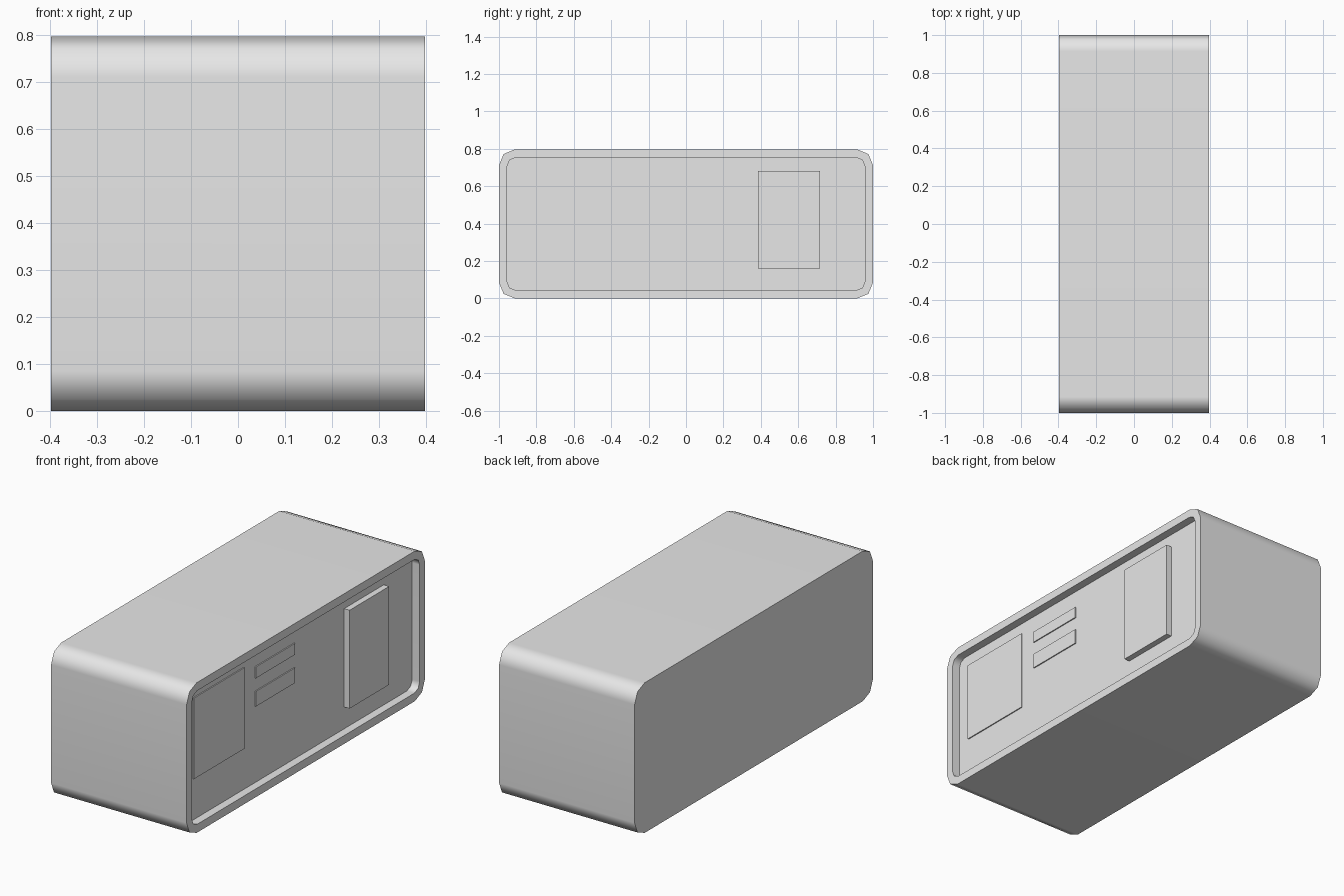
import bpy, bmesh, math

cube = bpy.data.objects.get("Cube")
if cube:
    bpy.data.objects.remove(cube, do_unlink=True)

HALF_WIDTH, HEIGHT = 0.398, 0.797
FLOOR_X = 0.354

grey = bpy.data.materials.new("light_grey")
grey.use_nodes = True
grey.diffuse_color = (0.8, 0.8, 0.8, 1)
for node in grey.node_tree.nodes:
    if node.type == 'BSDF_PRINCIPLED':
        node.inputs["Base Color"].default_value = (0.8, 0.8, 0.8, 1)


def finish(bm, name):
    """Turn a bmesh into a named grey object."""
    bmesh.ops.recalc_face_normals(bm, faces=bm.faces)
    mesh = bpy.data.meshes.new(name)
    bm.to_mesh(mesh)
    bm.free()
    mesh.materials.append(grey)
    obj = bpy.data.objects.new(name, mesh)
    bpy.context.collection.objects.link(obj)
    return obj


def rounded_loop(bm, x, inset, radius, segments=2):
    """Rounded rectangle of vertices in the plane at x."""
    half_y = 1 - inset - radius
    half_z = HEIGHT / 2 - inset - radius
    verts = []
    for corner, (sy, sz) in enumerate(((1, 1), (-1, 1), (-1, -1), (1, -1))):
        for step in range(segments + 1):
            a = math.pi / 2 * (corner + step / segments)
            verts.append(bm.verts.new((x, sy * half_y + radius * math.cos(a),
                                       HEIGHT / 2 + sz * half_z + radius * math.sin(a))))
    return verts


# Body: rounded case with a shallow recess in one long side
bm = bmesh.new()
loops = [
    rounded_loop(bm, -HALF_WIDTH, 0, 0.085),
    rounded_loop(bm, HALF_WIDTH, 0, 0.085),
    rounded_loop(bm, HALF_WIDTH, 0.044, 0.045),
    rounded_loop(bm, FLOOR_X, 0.044, 0.045),
]
for a, b in zip(loops, loops[1:]):
    for i in range(len(a)):
        j = (i + 1) % len(a)
        bm.faces.new((a[i], a[j], b[j], b[i]))
bm.faces.new(loops[0])
bm.faces.new(loops[-1])
body = finish(bm, "body")
bpy.ops.object.select_all(action='DESELECT')
body.select_set(True)
bpy.context.view_layer.objects.active = body
bpy.ops.object.shade_smooth_by_angle(angle=math.radians(60))
weighted = body.modifiers.new("flat_sides", 'WEIGHTED_NORMAL')
weighted.keep_sharp = True


def panel(name, y0, y1, z0, z1, rise):
    """Box standing out from the recess floor."""
    bm = bmesh.new()
    bmesh.ops.create_cube(bm, size=1)
    base = FLOOR_X - 0.003
    top = FLOOR_X + rise
    for v in bm.verts:
        v.co.x = top if v.co.x > 0 else base
        v.co.y = y1 if v.co.y > 0 else y0
        v.co.z = z1 if v.co.z > 0 else z0
    finish(bm, name)


# Panels in the recess
panel("square_plate", -0.883, -0.46, 0.263, 0.693, 0.006)
panel("upper_strip", -0.365, -0.035, 0.60, 0.66, 0.006)
panel("lower_strip", -0.365, -0.035, 0.45, 0.53, 0.006)
panel("raised_panel", 0.385, 0.717, 0.16, 0.682, 0.032)
